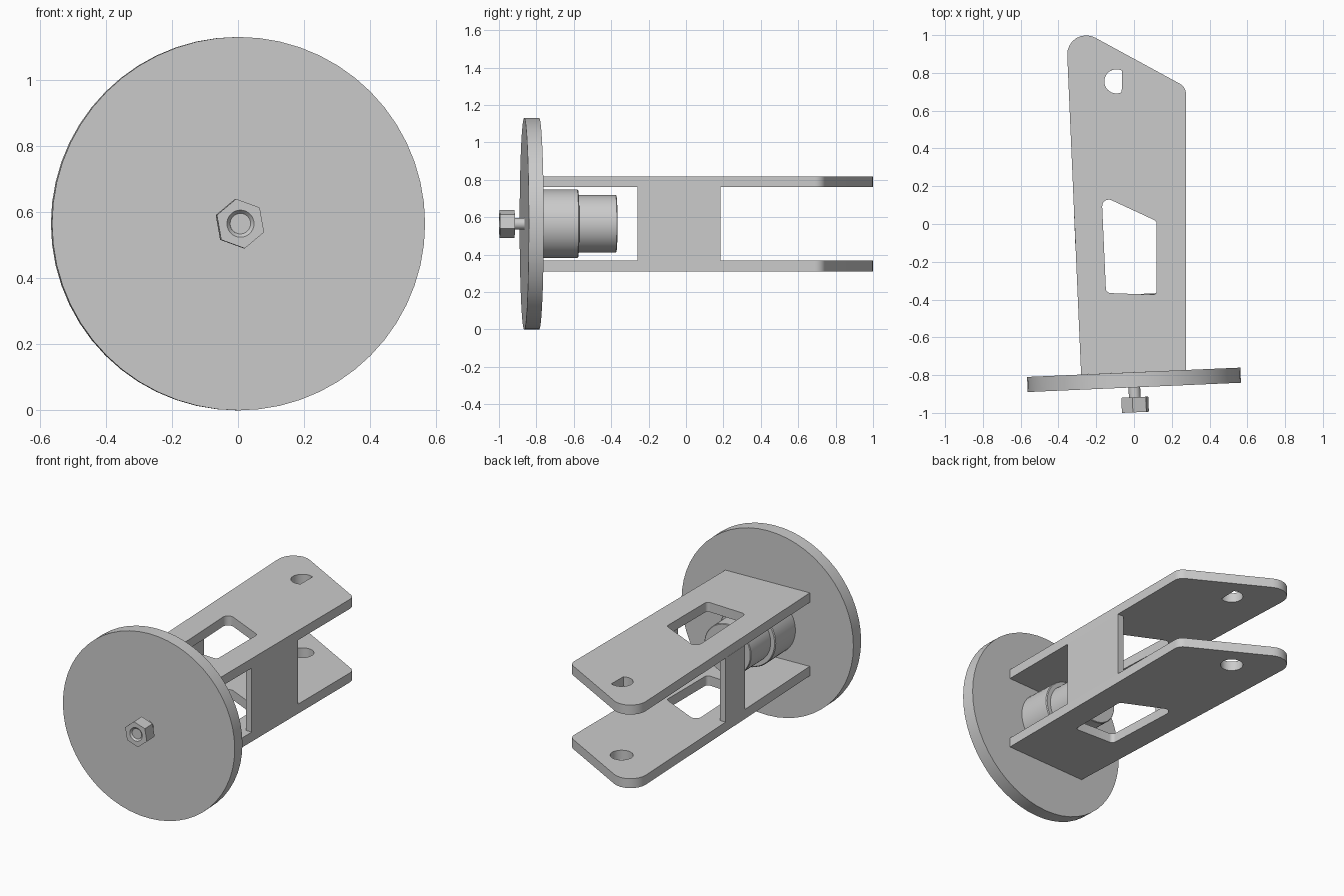
import bpy, bmesh, math
from mathutils import Matrix, Vector

cube = bpy.data.objects.get("Cube")
if cube:
    bpy.data.objects.remove(cube, do_unlink=True)

grey = bpy.data.materials.new("light_grey")
grey.use_nodes = True
COLOR = (0.6, 0.6, 0.6, 1.0)
grey.diffuse_color = COLOR
grey.node_tree.nodes["Principled BSDF"].inputs["Base Color"].default_value = COLOR

MID_Z = 0.565
# Slightly turned axis shared by the disc, motor and bolt
AXIS = Matrix.Translation((0, -0.825, MID_Z)) @ Matrix.Rotation(math.radians(2.5), 4, 'Z')


def finish(name, bm, matrix):
    bmesh.ops.remove_doubles(bm, verts=bm.verts, dist=1e-5)
    bmesh.ops.recalc_face_normals(bm, faces=bm.faces)
    mesh = bpy.data.meshes.new(name)
    bm.to_mesh(mesh)
    bm.free()
    mesh.materials.append(grey)
    obj = bpy.data.objects.new(name, mesh)
    bpy.context.collection.objects.link(obj)
    obj.matrix_world = matrix
    bpy.ops.object.select_all(action='DESELECT')
    obj.select_set(True)
    bpy.context.view_layer.objects.active = obj
    bpy.ops.object.shade_smooth_by_angle(angle=math.radians(30))
    return obj


def lathe(name, profile, steps=48):
    """Turn (radius, distance) points around the local y axis."""
    bm = bmesh.new()
    verts = [bm.verts.new((r, y, 0)) for r, y in profile]
    edges = [bm.edges.new(pair) for pair in zip(verts, verts[1:])]
    bmesh.ops.spin(bm, geom=verts + edges, cent=(0, 0, 0), axis=(0, 1, 0),
                   angle=math.tau, steps=steps, use_duplicate=False)
    return finish(name, bm, AXIS)


def rounded(corners, steps=8):
    """Outline with (x, y, radius) corners turned into arcs."""
    points = []
    for i, (x, y, radius) in enumerate(corners):
        here = Vector((x, y))
        before = (Vector(corners[i - 1][:2]) - here).normalized()
        after = (Vector(corners[(i + 1) % len(corners)][:2]) - here).normalized()
        if radius == 0:
            points.append(here)
            continue
        half = before.angle(after) / 2
        centre = here + (before + after).normalized() * radius / math.sin(half)
        start = here + before * radius / math.tan(half) - centre
        end = here + after * radius / math.tan(half) - centre
        turn = math.atan2(start.x * end.y - start.y * end.x, start.dot(end))
        for k in range(steps + 1):
            points.append(centre + Matrix.Rotation(turn * k / steps, 2) @ start)
    return points


def arc(x, y, radius, start, end, count):
    angles = [math.radians(start + (end - start) * k / count) for k in range(count)]
    return [Vector((x + radius * math.cos(a), y + radius * math.sin(a))) for a in angles]


def slab(name, outlines, thickness, matrix):
    """Extrude a flat outline with holes, centred on its own plane."""
    curve = bpy.data.curves.new(name, 'CURVE')
    curve.dimensions = '2D'
    curve.fill_mode = 'BOTH'
    curve.extrude = thickness / 2
    for outline in outlines:
        spline = curve.splines.new('POLY')
        spline.points.add(len(outline) - 1)
        for point, co in zip(spline.points, outline):
            point.co = (co.x, co.y, 0, 1)
        spline.use_cyclic_u = True
    temp = bpy.data.objects.new(name + "_outline", curve)
    bpy.context.collection.objects.link(temp)
    graph = bpy.context.evaluated_depsgraph_get()
    mesh = bpy.data.meshes.new_from_object(temp.evaluated_get(graph))
    bm = bmesh.new()
    bm.from_mesh(mesh)
    bpy.data.objects.remove(temp, do_unlink=True)
    bpy.data.curves.remove(curve)
    bpy.data.meshes.remove(mesh)
    return finish(name, bm, matrix)


def at_height(z):
    return Matrix.Translation((0, 0, z))


# Bracket plates: same outline and window, different pivot holes
plate = rounded([(-0.28, -0.797, 0), (0.275, -0.773, 0), (0.275, 0.725, 0.06), (-0.361, 1.071, 0.1)])
window = rounded([(-0.148, -0.365, 0.025), (0.12, -0.375, 0.02), (0.12, 0.015, 0.025), (-0.171, 0.15, 0.035)])
round_hole = arc(-0.093, 0.755, 0.064, 0, 360, 32)
keyed_hole = arc(-0.093, 0.755, 0.064, 62, 306, 24)
slab("upper_plate", [plate, window, keyed_hole], 0.058, at_height(MID_Z + 0.225))
slab("lower_plate", [plate, window, round_hole], 0.058, at_height(MID_Z - 0.225))

# Side walls joining the plates
left_wall = rounded([(0.235, -0.26, 0), (0.275, -0.26, 0), (0.275, 0.185, 0), (0.235, 0.185, 0)])
right_wall = rounded([(-0.31, -0.13, 0), (-0.27, -0.13, 0), (-0.278, 0.07, 0), (-0.318, 0.07, 0)])
slab("left_wall", [left_wall], 0.394, at_height(MID_Z))
slab("right_wall", [right_wall], 0.394, at_height(MID_Z))

# Wheel disc and stepped motor behind it
lathe("wheel_disc", [(0, -0.04), (0.565, -0.04), (0.565, 0.04), (0, 0.04)], 56)
lathe("motor", [(0, 0.04), (0.184, 0.04), (0.184, 0.243), (0.179, 0.248), (0.154, 0.248),
                (0.154, 0.449), (0.15, 0.453), (0, 0.453)])

# Axle with a hexagonal nut, countersunk around the axle end
lathe("axle", [(0, -0.163), (0.031, -0.163), (0.031, -0.03), (0, -0.03)], 32)
hexagon = arc(0, 0, 0.076, 40, 400, 6)
bore = arc(0, 0, 0.041, 0, 360, 32)
slab("nut", [hexagon, bore], 0.08,
     AXIS @ Matrix.Translation((0, -0.132, 0)) @ Matrix.Rotation(math.pi / 2, 4, 'X'))
lathe("nut_countersink", [(0.041, -0.172), (0.031, -0.16), (0.031, -0.092), (0.041, -0.092)], 32)
